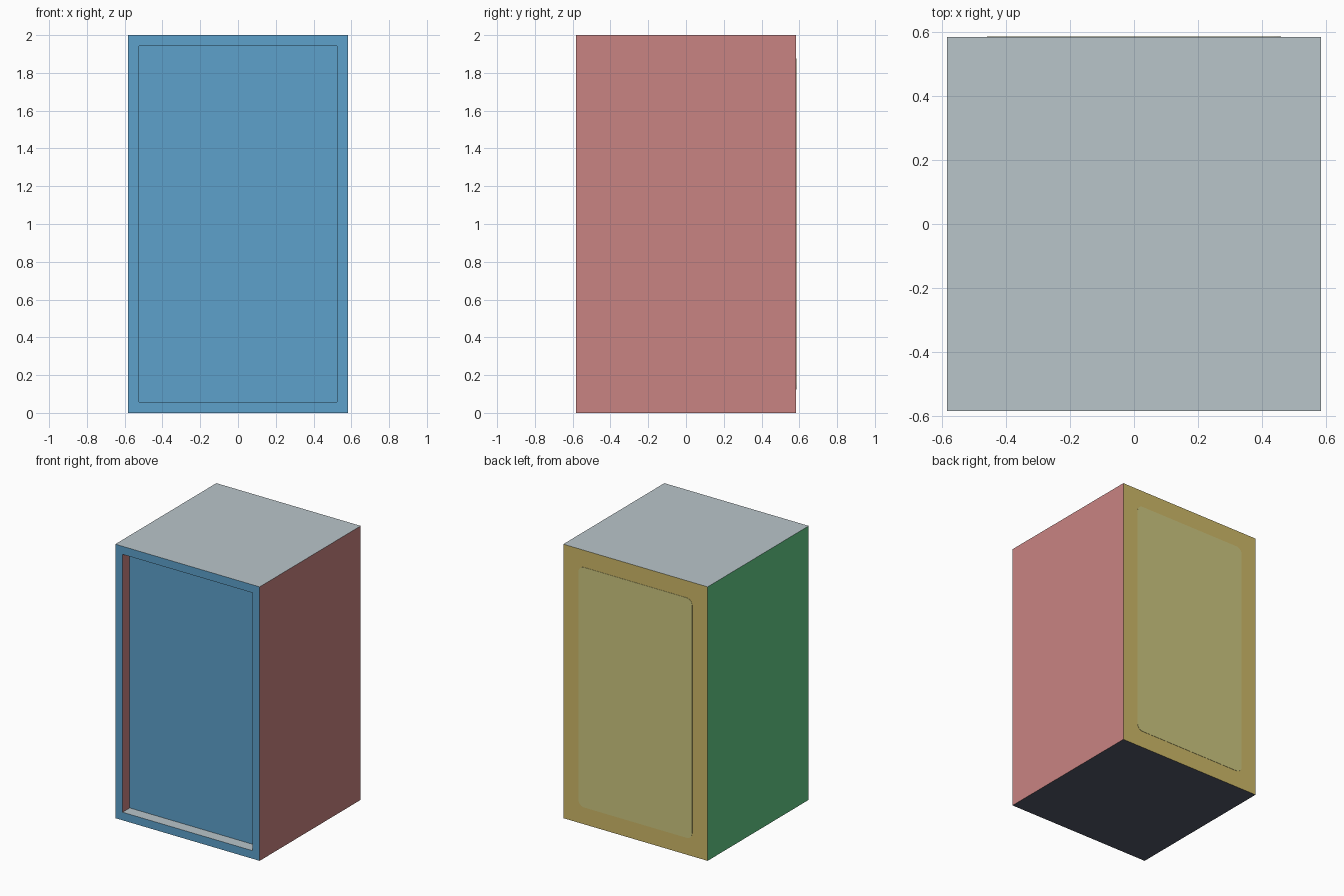
import bpy, bmesh, math
from mathutils import Vector

if "Cube" in bpy.data.objects:
    bpy.data.objects.remove(bpy.data.objects["Cube"])

HALF, HEIGHT = 0.583, 2.0
RIM = 0.083          # front frame width and recess depth
MARGIN = 0.124       # border around the back panel
RADIUS = 0.045       # back panel corner radius


def material(name, rgb):
    def lin(c):
        c /= 255
        return c / 12.92 if c <= 0.04045 else ((c + 0.055) / 1.055) ** 2.4
    m = bpy.data.materials.new(name)
    m.diffuse_color = (*[lin(c) for c in rgb], 1)
    m.use_nodes = True
    m.node_tree.nodes["Principled BSDF"].inputs["Base Color"].default_value = m.diffuse_color
    return m


def make_object(name, bm, mats):
    me = bpy.data.meshes.new(name)
    bm.to_mesh(me)
    bm.free()
    for m in mats:
        me.materials.append(m)
    ob = bpy.data.objects.new(name, me)
    bpy.context.collection.objects.link(ob)
    return ob


# One colour per facing direction
sides = [
    (Vector((0, -1, 0)), material("blue", (93, 161, 203))),
    (Vector((1, 0, 0)), material("rose", (201, 132, 130))),
    (Vector((0, 1, 0)), material("ochre", (206, 185, 104))),
    (Vector((-1, 0, 0)), material("green", (98, 204, 136))),
    (Vector((0, 0, 1)), material("pale_grey", (185, 197, 202))),
    (Vector((0, 0, -1)), material("dark_slate", (84, 88, 104))),
]

# Cabinet: a tall box with a shallow recess in the front
bm = bmesh.new()
bmesh.ops.create_cube(bm, size=1)
bmesh.ops.scale(bm, vec=(2 * HALF, 2 * HALF, HEIGHT), verts=bm.verts)
bmesh.ops.translate(bm, vec=(0, 0, HEIGHT / 2), verts=bm.verts)
bm.normal_update()
front = next(f for f in bm.faces if f.normal.y < -0.9)
bmesh.ops.inset_region(bm, faces=[front], thickness=RIM)
recess = bmesh.ops.extrude_face_region(bm, geom=[front])["geom"]
bmesh.ops.delete(bm, geom=[front], context="FACES_ONLY")
bmesh.ops.translate(bm, vec=(0, RIM, 0),
                    verts=[v for v in recess if isinstance(v, bmesh.types.BMVert)])
bmesh.ops.recalc_face_normals(bm, faces=bm.faces)
bm.normal_update()
for f in bm.faces:
    f.material_index = max(range(6), key=lambda i: f.normal.dot(sides[i][0]))
make_object("cabinet", bm, [m for _, m in sides])

# Back panel: thin plate with rounded corners
bm = bmesh.new()
w, h = HALF - MARGIN - RADIUS, HEIGHT / 2 - MARGIN - RADIUS
ring = []
for k, (sx, sz) in enumerate([(1, 1), (-1, 1), (-1, -1), (1, -1)]):
    for s in range(7):
        a = math.pi / 2 * (k + s / 6)
        ring.append(bm.verts.new((sx * w + RADIUS * math.cos(a), HALF,
                                  HEIGHT / 2 + sz * h + RADIUS * math.sin(a))))
plate = bm.faces.new(ring)
top = bmesh.ops.extrude_face_region(bm, geom=[plate])["geom"]
bmesh.ops.translate(bm, vec=(0, 0.002, 0),
                    verts=[v for v in top if isinstance(v, bmesh.types.BMVert)])
bmesh.ops.recalc_face_normals(bm, faces=bm.faces)
make_object("back_panel", bm, [material("pale_olive", (205, 199, 128))])
